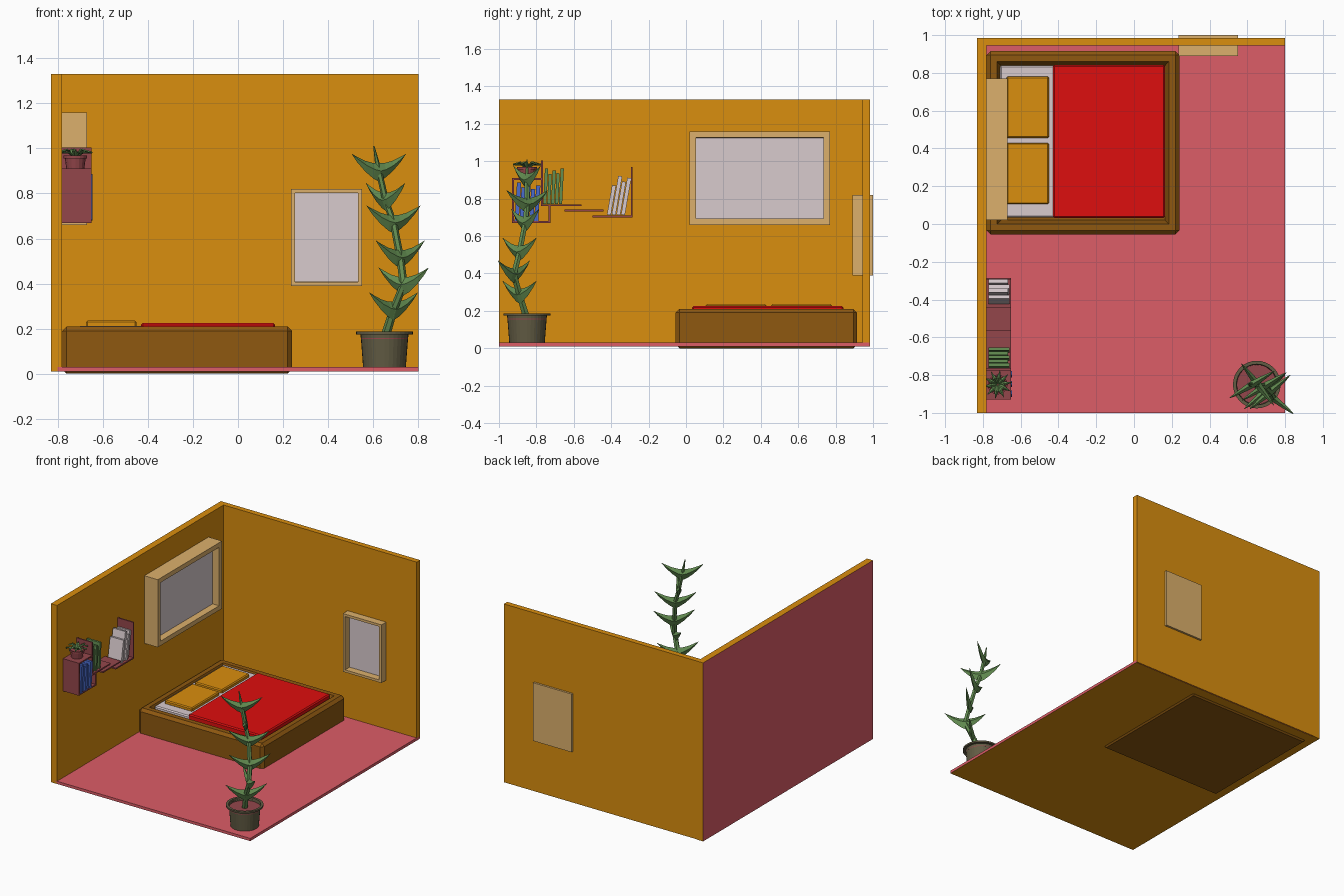
import bpy, bmesh, math
from mathutils import Matrix, Vector

if "Cube" in bpy.data.objects:
    bpy.data.objects.remove(bpy.data.objects["Cube"])


def mat(name, r, g, b):
    m = bpy.data.materials.new(name)
    lin = [((c / 255 + 0.055) / 1.055) ** 2.4 if c > 10 else c / 255 / 12.92 for c in (r, g, b)]
    m.diffuse_color = (*lin, 1)
    m.use_nodes = True
    m.node_tree.nodes["Principled BSDF"].inputs["Base Color"].default_value = m.diffuse_color
    return m


ORANGE = mat("orange", 218, 142, 14)
PINK = mat("pink", 220, 93, 103)
MAROON = mat("dark_pink", 148, 70, 75)
BROWN = mat("brown", 142, 88, 16)
TAN = mat("tan", 220, 176, 108)
WHITE = mat("off_white", 217, 203, 206)
RED = mat("red", 222, 14, 14)
GREEN = mat("leaf_green", 100, 142, 82)
BLUE = mat("blue", 75, 108, 205)
POT = mat("pot_grey", 98, 92, 68)


def finish(bm, name, *mats):
    me = bpy.data.meshes.new(name)
    bmesh.ops.recalc_face_normals(bm, faces=bm.faces[:])
    bm.to_mesh(me)
    bm.free()
    ob = bpy.data.objects.new(name, me)
    for m in mats:
        me.materials.append(m)
    bpy.context.collection.objects.link(ob)
    return ob


def box_bm(lo, hi, bevel=0, tilt=0):
    bm = bmesh.new()
    lo, hi = Vector(lo), Vector(hi)
    bmesh.ops.create_cube(bm, size=1, matrix=Matrix.Translation((lo + hi) / 2)
                          @ Matrix.Rotation(tilt, 4, 'X') @ Matrix.Diagonal((*(hi - lo), 1)))
    if bevel:
        bmesh.ops.bevel(bm, geom=bm.edges[:], offset=bevel, segments=1, affect='EDGES')
    bm.normal_update()
    return bm


def box(name, lo, hi, m, bevel=0, tilt=0):
    return finish(box_bm(lo, hi, bevel, tilt), name, m)


def face_towards(bm, d):
    return max(bm.faces, key=lambda f: (f.normal.dot(Vector(d)) > 0.99) * f.calc_area())


def recess(bm, f, widths, depths):
    # Inset a face repeatedly and push each new inner face inwards
    n = f.normal.copy()
    for w, d in zip(widths, depths):
        bmesh.ops.inset_region(bm, faces=[f], thickness=w, use_even_offset=True)
        for v in f.verts:
            v.co -= n * d


def loft(bm, rings, cap=True):
    loops = [[bm.verts.new(p) for p in r] for r in rings]
    for a, b in zip(loops, loops[1:]):
        for i in range(len(a)):
            j = (i + 1) % len(a)
            bm.faces.new((a[i], a[j], b[j], b[i]))
    if cap:
        bm.faces.new(loops[0][::-1])
        bm.faces.new(loops[-1])


def ring(x, y, z, r, n):
    return [(x + r * math.cos(math.tau * i / n), y + r * math.sin(math.tau * i / n), z) for i in range(n)]


# Room: floor (orange underside), back wall, left wall (pink outer face)
def two_tone(name, lo, hi, m1, m2, d):
    bm = box_bm(lo, hi)
    face_towards(bm, d).material_index = 1
    finish(bm, name, m1, m2)


two_tone("floor", (-0.80, -1, 0.01), (0.80, 0.98, 0.03), PINK, ORANGE, (0, 0, -1))
two_tone("left_wall", (-0.83, -1, 0.01), (-0.78, 0.985, 1.33), ORANGE, PINK, (-1, 0, 0))
box("back_wall", (-0.78, 0.945, 0.012), (0.80, 0.985, 1.33), ORANGE)


# Windows: deep frames with a recessed pane
def window(name, lo, hi, d, border):
    bm = box_bm(lo, hi)
    f = face_towards(bm, d)
    recess(bm, f, (border, 0.0005), (0, 0.052))
    f.material_index = 1
    finish(bm, name, TAN, WHITE)


window("left_window", (-0.79, 0.02, 0.66), (-0.67, 0.77, 1.16), (1, 0, 0), 0.034)
window("back_window", (0.235, 0.89, 0.39), (0.55, 1.0, 0.82), (0, -1, 0), 0.018)

# Bed: chamfered frame with a sunken top, sheet, blanket, pillows
bm = box_bm((-0.78, -0.055, 0), (0.24, 0.915, 0.21), 0.02)
recess(bm, face_towards(bm, (0, 0, 1)), (0.035, 0.02), (0, 0.05))
finish(bm, "bed_frame", BROWN)
box("mattress", (-0.71, 0.035, 0.14), (0.155, 0.84, 0.211), WHITE, 0.008)
box("blanket", (-0.43, 0.033, 0.17), (0.165, 0.843, 0.225), RED, 0.008)
for i, y in enumerate((0.105, 0.455)):
    box(f"pillow_{i}", (-0.675, y, 0.205), (-0.45, y + 0.325, 0.236), ORANGE, 0.007)

# Wall shelves: (y0, y1, z0, z1) boards
boards = [(-0.93, -0.73, 0.67, 0.68), (-0.93, -0.92, 0.67, 0.91), (-0.93, -0.77, 0.90, 0.91),
          (-0.735, -0.725, 0.67, 0.765), (-0.775, -0.56, 0.76, 0.77), (-0.775, -0.765, 0.76, 1.005),
          (-0.65, -0.44, 0.731, 0.741), (-0.50, -0.29, 0.70, 0.71), (-0.295, -0.285, 0.70, 0.97)]
for i, (y0, y1, z0, z1) in enumerate(boards):
    box(f"shelf_board_{i}", (-0.78, y0, z0), (-0.65, y1, z1), MAROON)


# Books: rows of thin boxes
def books(name, y, z, heights, thick, gap, tilt, m, front):
    for i, h in enumerate(heights):
        c = y + i * (thick + gap) + math.sin(-tilt) * h / 2
        box(f"{name}_{i}", (-0.77, c - thick / 2, z), (front - 0.008 * (i % 2), c + thick / 2, z + h),
            m, 0, tilt)


books("white_book", -0.412, 0.712, (0.16, 0.21, 0.18, 0.20), 0.021, 0.004, -0.17, WHITE, -0.66)
books("green_book", -0.755, 0.771, (0.19, 0.16, 0.18, 0.165, 0.19), 0.017, 0.004, -0.05, GREEN, -0.66)
books("blue_book", -0.905, 0.681, (0.205, 0.18, 0.19, 0.17, 0.19), 0.022, 0.004, -0.06, BLUE, -0.645)


# Plant pots: lathed profiles, with soil discs
def pot(name, x, y, profile, n, m):
    bm = bmesh.new()
    loft(bm, [ring(x, y, z, r, n) for r, z in profile])
    finish(bm, name, m)


pot("floor_pot", 0.65, -0.85, [(0.095, 0.03), (0.106, 0.175), (0.126, 0.175), (0.126, 0.187),
                               (0.108, 0.187), (0.104, 0.15)], 32, POT)
pot("floor_pot_soil", 0.65, -0.85, [(0.105, 0.155), (0.105, 0.165)], 32, MAROON)
pot("shelf_pot", -0.722, -0.85, [(0.04, 0.91), (0.046, 0.955), (0.053, 0.955), (0.053, 0.968),
                                 (0.045, 0.968), (0.043, 0.96)], 16, MAROON)

# Shelf plant: star of pointed leaves
bm = bmesh.new()
for k in range(10):
    a = math.tau * k / 10 + 0.15
    u, s = Vector((math.cos(a), math.sin(a), 0)), Vector((-math.sin(a), math.cos(a), 0))
    up = Vector((0, 0, 0.005))
    rings = []
    for r, z, w in ((0.004, 0.962, 0.006), (0.035, 0.982 + 0.012 * (k % 2), 0.011), (0.076, 0.982, 0.001)):
        c = Vector((-0.722, -0.85, z)) + u * r
        rings.append([c + s * w, c + up, c - s * w, c - up])
    loft(bm, rings)
finish(bm, "shelf_plant", GREEN)

# Floor plant: wavy tapering stem
bm = bmesh.new()
nodes = [(0.65, -0.85, 0.155), (0.69, -0.89, 0.285), (0.735, -0.92, 0.395), (0.72, -0.89, 0.515),
         (0.69, -0.86, 0.67), (0.655, -0.85, 0.77), (0.625, -0.85, 0.90), (0.603, -0.85, 1.01)]
radii = (0.022, 0.019, 0.018, 0.017, 0.016, 0.015, 0.014, 0.003)
loft(bm, [ring(*p, r, 6) for p, r in zip(nodes, radii)])
finish(bm, "floor_plant_stem", GREEN)

# Floor plant leaves: upturned crescent pairs, alternating in direction
for i, (p, deg) in enumerate(zip(nodes[1:7], (40, -38, 40, 32, -52, 31))):
    a = math.radians(deg)
    u, s = Vector((math.cos(a), math.sin(a), 0)), Vector((-math.sin(a), math.cos(a), 0))
    bm = bmesh.new()
    rings = []
    for t in (-1, -0.8, -0.5, -0.2, 0, 0.2, 0.5, 0.8, 1):
        k = 1 - abs(t)
        c = Vector(p) + u * (0.14 * t) + Vector((0, 0, 0.075 * abs(t) ** 1.6))
        h, w = Vector((0, 0, 0.042 * k ** 0.8 + 0.001)), s * (0.018 * k ** 0.7 + 0.001)
        rings.append([c + w, c + h * 0.8, c - w, c - h * 1.1])
    loft(bm, rings)
    finish(bm, f"floor_plant_leaves_{i}", GREEN)
